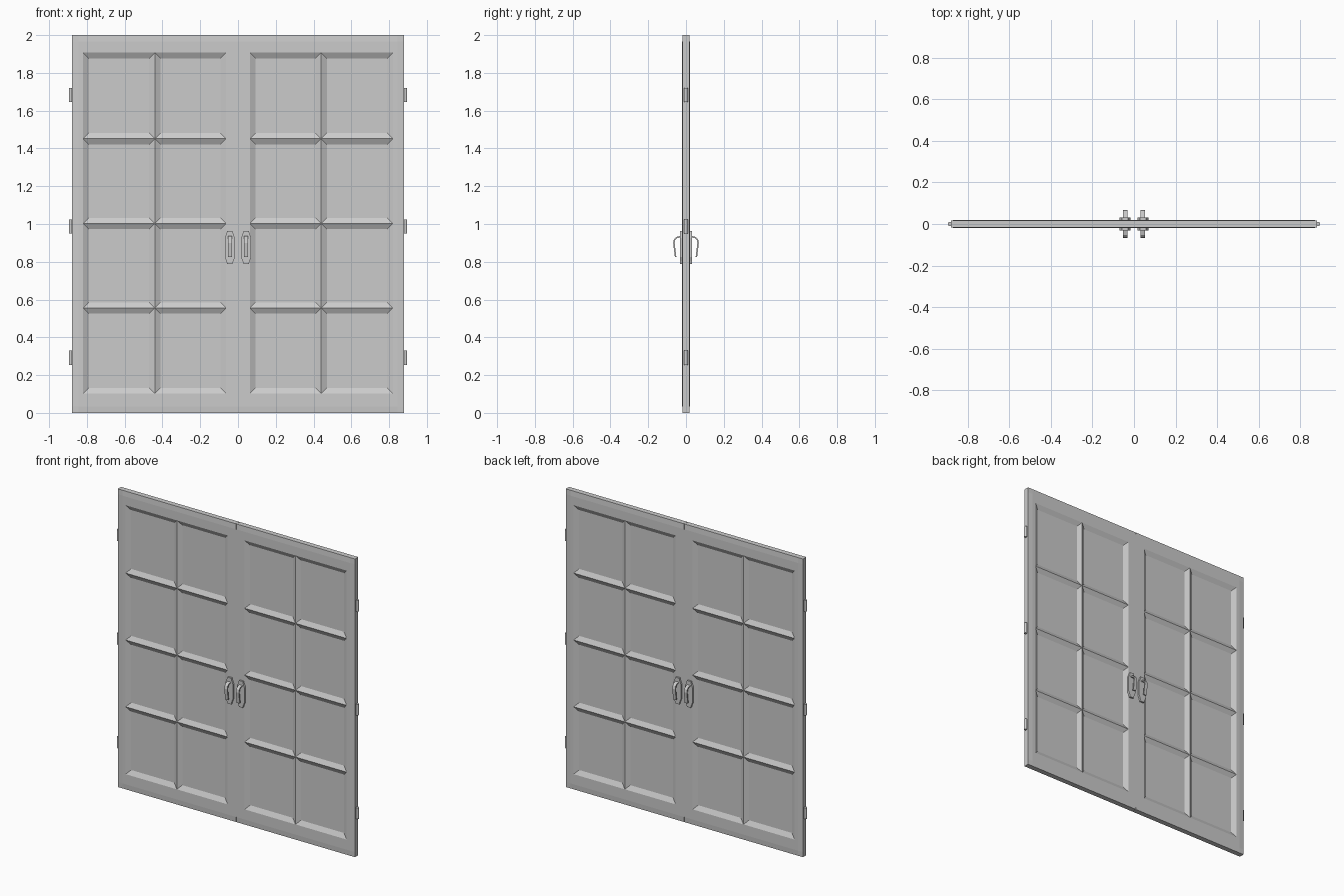
import bpy, bmesh
from mathutils import Vector

cube = bpy.data.objects.get("Cube")
if cube:
    bpy.data.objects.remove(cube, do_unlink=True)

# One painted grey for everything
GREY = (0.6, 0.6, 0.6, 1)
paint = bpy.data.materials.new("grey_paint")
paint.use_nodes = True
paint.diffuse_color = GREY
paint.node_tree.nodes["Principled BSDF"].inputs["Base Color"].default_value = GREY

HALF = 0.02                        # half thickness of a leaf
WIDTH, HEIGHT = 0.88, 2.0
COLUMNS = (0.063, 0.44, 0.82)      # ridge lines of the pane grid
ROWS = (0.103, 0.555, 1.003, 1.452, 1.907)
EDGE = 0.035                       # slightly thinned outer border


def add_object(name, bm):
    bmesh.ops.recalc_face_normals(bm, faces=bm.faces)
    mesh = bpy.data.meshes.new(name)
    bm.to_mesh(mesh)
    bm.free()
    mesh.materials.append(paint)
    obj = bpy.data.objects.new(name, mesh)
    bpy.context.collection.objects.link(obj)
    return obj


def cut(bm, axis, value):
    co, no = Vector(), Vector()
    co[axis] = value
    no[axis] = 1
    bmesh.ops.bisect_plane(bm, geom=bm.verts[:] + bm.edges[:] + bm.faces[:],
                           plane_co=co, plane_no=no)


def door_leaf(name, side):
    bm = bmesh.new()
    bmesh.ops.create_cube(bm, size=1)
    gap = 0.001
    for v in bm.verts:
        v.co = Vector((gap if v.co.x < 0 else WIDTH, v.co.y * 2 * HALF,
                       0 if v.co.z < 0 else HEIGHT))
    for x in COLUMNS + (WIDTH - EDGE,):
        cut(bm, 0, x)
    for z in ROWS + (EDGE, HEIGHT - EDGE):
        cut(bm, 2, z)
    # Thin the outer border a little
    for v in bm.verts:
        if v.co.x > WIDTH - 0.01 or v.co.z < 0.01 or v.co.z > HEIGHT - 0.01:
            v.co.y *= 0.87
    # Sink every pane on both sides, leaving sloped ridges between them
    panes = []
    for f in bm.faces:
        c = f.calc_center_median()
        if (abs(f.normal.y) > 0.9 and COLUMNS[0] < c.x < COLUMNS[-1]
                and ROWS[0] < c.z < ROWS[-1]):
            panes.append(f)
    bmesh.ops.inset_individual(bm, faces=panes, thickness=0.03, depth=-0.016,
                               use_even_offset=True)
    for v in bm.verts:
        v.co.x *= side
    return add_object(name, bm)


def hinge(name, x, z):
    bm = bmesh.new()
    bmesh.ops.create_cone(bm, cap_ends=True, segments=24, radius1=0.01,
                          radius2=0.01, depth=0.075)
    bmesh.ops.translate(bm, verts=bm.verts, vec=(x, 0, z))
    return add_object(name, bm)


def handle_plate(name, x, face):
    # Long plate with narrowed ends
    half = [(0.014, 0.088), (0.019, 0.07), (0.027, 0.05)]
    right = half + [(w, -h) for w, h in reversed(half)]
    outline = right + [(-w, h) for w, h in reversed(right)]
    bm = bmesh.new()
    base = bm.faces.new([bm.verts.new((x + w, face * 0.018, 0.875 + h))
                         for w, h in outline])
    side = bmesh.ops.extrude_face_region(bm, geom=[base])["geom"]
    bmesh.ops.translate(bm, vec=(0, face * 0.014, 0),
                        verts=[g for g in side if isinstance(g, bmesh.types.BMVert)])
    return add_object(name, bm)


def handle_lever(name, x, face):
    # Flat bar leaving the plate near its top, bending and hanging down
    path = [(0.03, 0.933), (0.05, 0.928), (0.06, 0.918), (0.064, 0.9), (0.055, 0.825)]
    bm = bmesh.new()
    rows = [[bm.verts.new((x + s * 0.011, face * y, z)) for s in (-1, 1)]
            for y, z in path]
    for a, b in zip(rows, rows[1:]):
        bm.faces.new((a[0], a[1], b[1], b[0]))
    obj = add_object(name, bm)
    bar = obj.modifiers.new("thickness", "SOLIDIFY")
    bar.thickness = 0.008
    bar.offset = 0
    return obj


smooth = []
for side, label in ((1, "left"), (-1, "right")):
    door_leaf(label + "_door_leaf", side)
    for level, z in (("bottom", 0.292), ("middle", 0.987), ("top", 1.683)):
        smooth.append(hinge(f"{label}_{level}_hinge", side * 0.886, z))
    for face, where in ((-1, "front"), (1, "back")):
        handle_plate(f"{label}_{where}_handle_plate", side * 0.043, face)
        handle_lever(f"{label}_{where}_handle_lever", side * 0.043, face)

# Round hinges are smooth, everything else stays flat
bpy.ops.object.select_all(action="DESELECT")
for obj in smooth:
    obj.select_set(True)
bpy.context.view_layer.objects.active = smooth[0]
bpy.ops.object.shade_smooth_by_angle()
